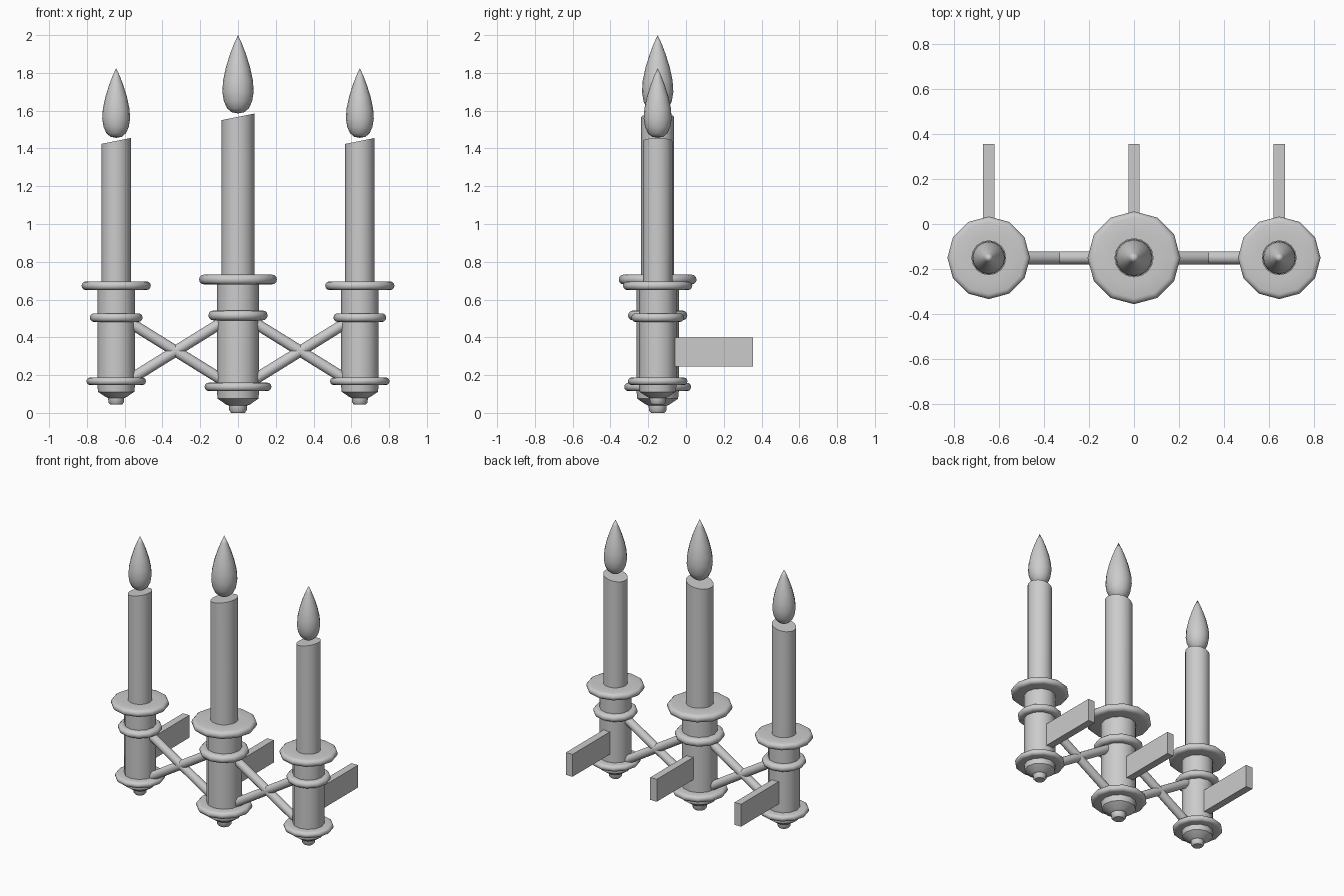
import bpy, bmesh
from math import cos, sin, pi, radians
from mathutils import Vector

if "Cube" in bpy.data.objects:
    bpy.data.objects.remove(bpy.data.objects["Cube"])

Y = -0.15          # depth of the candle row
SIDES = 12


def finish(name, bm, loc=(0, 0, 0), scale=1.0, smooth=True):
    bmesh.ops.recalc_face_normals(bm, faces=bm.faces)
    me = bpy.data.meshes.new(name)
    bm.to_mesh(me)
    bm.free()
    ob = bpy.data.objects.new(name, me)
    bpy.context.collection.objects.link(ob)
    ob.location = loc
    ob.scale = (scale,) * 3
    if smooth:
        bpy.ops.object.select_all(action='DESELECT')
        ob.select_set(True)
        bpy.context.view_layer.objects.active = ob
        bpy.ops.object.shade_smooth_by_angle(angle=radians(40))
    return ob


def lathe(name, profile, loc, scale, sides=SIDES, tilt=0.0):
    """Revolve (radius, z) points; tilt slants the last ring along x."""
    bm = bmesh.new()
    rings = []
    for i, (r, z) in enumerate(profile):
        if r == 0:
            rings.append([bm.verts.new((0, 0, z))])
            continue
        slope = tilt if i == len(profile) - 1 else 0
        rings.append([bm.verts.new((r * cos(2 * pi * k / sides), r * sin(2 * pi * k / sides),
                                    z + slope * r * cos(2 * pi * k / sides)))
                      for k in range(sides)])
    for a, b in zip(rings, rings[1:]):
        for k in range(sides):
            n = (k + 1) % sides
            if len(a) == 1:
                bm.faces.new((a[0], b[n], b[k]))
            elif len(b) == 1:
                bm.faces.new((a[k], a[n], b[0]))
            else:
                bm.faces.new((a[k], a[n], b[n], b[k]))
    for ring in (rings[0], rings[-1]):
        if len(ring) > 1:
            bm.faces.new(ring)
    return finish(name, bm, loc, scale)


def rim(inner, outer, z0, z1):
    """Profile of a disc with a rounded edge."""
    h = (z1 - z0) / 2
    arc = [(outer - h + h * cos(t), (z0 + z1) / 2 + h * sin(t))
           for t in [radians(a) for a in range(-90, 91, 30)]]
    return [(inner, z0)] + arc + [(inner, z1)]


def rod(name, a, b, radius):
    a, b = Vector(a), Vector(b)
    bm = bmesh.new()
    bmesh.ops.create_cone(bm, cap_ends=True, segments=SIDES, radius1=radius,
                          radius2=radius, depth=(b - a).length)
    bmesh.ops.rotate(bm, verts=bm.verts,
                     matrix=(b - a).to_track_quat('Z', 'Y').to_matrix())
    return finish(name, bm, (a + b) / 2)


def bracket(name, x):
    bm = bmesh.new()
    bmesh.ops.create_cube(bm, size=1)
    bmesh.ops.scale(bm, verts=bm.verts, vec=(0.05, 0.435, 0.155))
    return finish(name, bm, (x, 0.1375, 0.3225), smooth=False)


# Turned holder: knob, cup, lower disc, middle ring and drip tray
HOLDER = ([(0.036, 0.0), (0.046, 0.012), (0.048, 0.038), (0.064, 0.045), (0.108, 0.075), (0.112, 0.115)]
          + rim(0.112, 0.177, 0.115, 0.16)
          + rim(0.112, 0.157, 0.49, 0.542)
          + rim(0.112, 0.206, 0.68, 0.732))
CANDLE = [(0.087, 0.70), (0.087, 1.567)]
FLAME = [(0, 1.585), (0.034, 1.592), (0.058, 1.613), (0.075, 1.65), (0.083, 1.70),
         (0.079, 1.76), (0.064, 1.83), (0.042, 1.90), (0.021, 1.955), (0, 2.0)]

# Three candles: the outer two are smaller and slightly raised
for label, x, z, s in (("left", -0.645, 0.045, 0.89), ("center", 0, 0, 1), ("right", 0.645, 0.045, 0.89)):
    loc = (x, Y, z)
    lathe(label + "_holder", HOLDER, loc, s)
    lathe(label + "_candle", CANDLE, loc, s, 16, tilt=0.2)
    lathe(label + "_flame", FLAME, loc, s, 16)
    bracket(label + "_wall_bracket", x)

# Crossed rods joining the holders
for label, cx in (("left", -0.33), ("right", 0.33)):
    for way, d in (("rising", 1), ("falling", -1)):
        rod(f"{label}_{way}_rod", (cx - 0.25, Y, 0.327 - 0.155 * d),
            (cx + 0.25, Y, 0.327 + 0.155 * d), 0.029)
